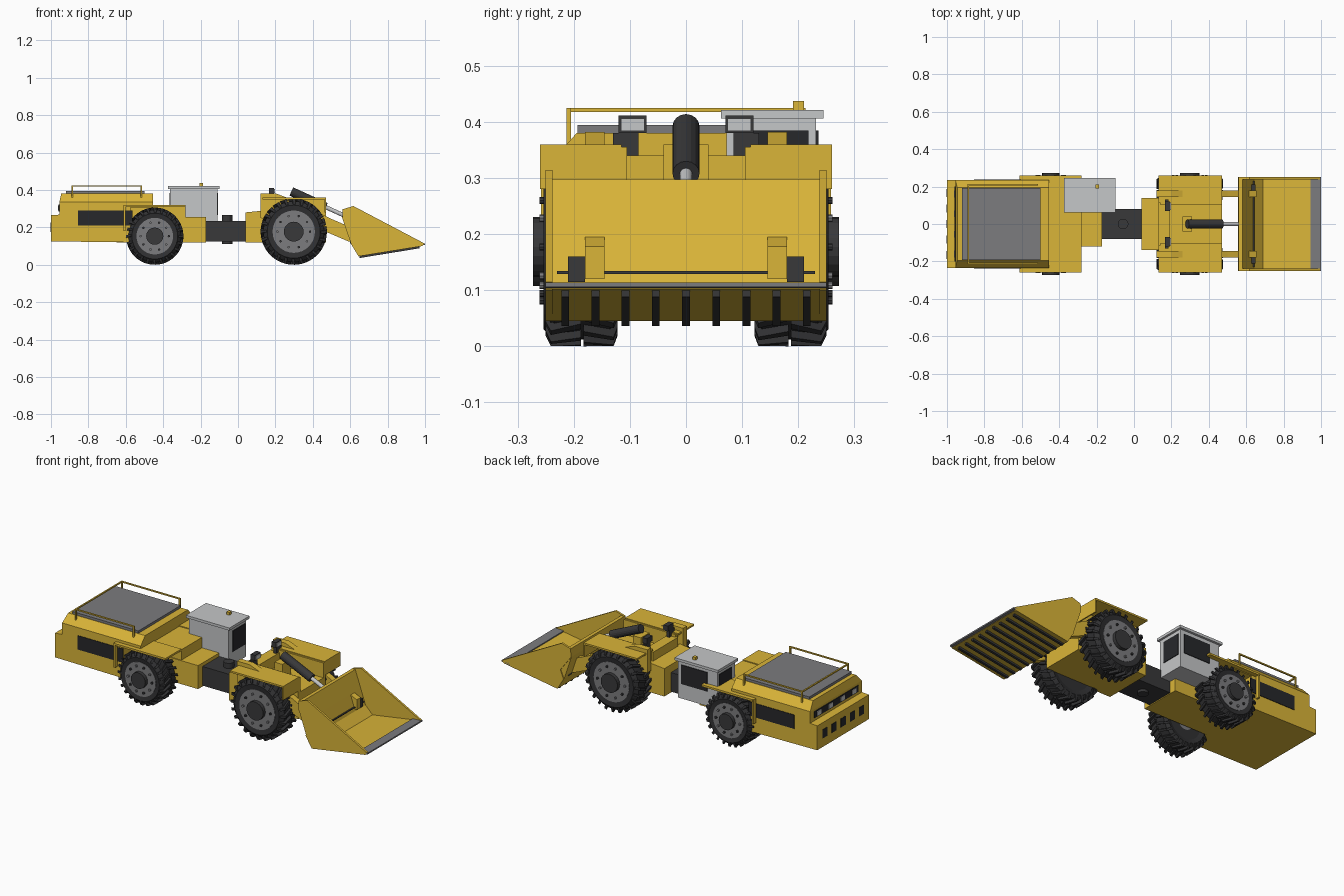
import bpy, bmesh, math
from mathutils import Vector

if "Cube" in bpy.data.objects:
    bpy.data.objects.remove(bpy.data.objects["Cube"])


def material(name, r, g, b):
    m = bpy.data.materials.new(name)
    m.diffuse_color = (r, g, b, 1)
    m.use_nodes = True
    m.node_tree.nodes["Principled BSDF"].inputs["Base Color"].default_value = m.diffuse_color
    return m


YELLOW = material("yellow paint", 0.70, 0.46, 0.04)
DARK = material("dark steel", 0.04, 0.04, 0.042)
TYRE = material("tyre rubber", 0.03, 0.03, 0.032)
GREY = material("mid grey", 0.20, 0.20, 0.21)
CAB = material("cab light grey", 0.56, 0.57, 0.58)
GLASS = material("dark glass", 0.02, 0.021, 0.024)


def finish(bm, name, mats):
    bmesh.ops.recalc_face_normals(bm, faces=bm.faces)
    me = bpy.data.meshes.new(name)
    bm.to_mesh(me)
    bm.free()
    for m in mats:
        me.materials.append(m)
    ob = bpy.data.objects.new(name, me)
    bpy.context.collection.objects.link(ob)
    return ob


def prism(name, mat, pts, y0, y1):
    """Extrude an x-z profile along y."""
    bm = bmesh.new()
    a = [bm.verts.new((x, y0, z)) for x, z in pts]
    b = [bm.verts.new((x, y1, z)) for x, z in pts]
    bm.faces.new(a)
    bm.faces.new(b)
    for i in range(len(pts)):
        j = (i + 1) % len(pts)
        bm.faces.new((a[i], a[j], b[j], b[i]))
    return finish(bm, name, [mat])


def box(name, mat, x0, x1, y0, y1, z0, z1):
    return prism(name, mat, [(x0, z0), (x1, z0), (x1, z1), (x0, z1)], y0, y1)


def add_cyl(bm, p, q, r, n=16, idx=0):
    p, q = Vector(p), Vector(q)
    rot = (q - p).to_track_quat('Z', 'Y').to_matrix()
    rings = [[bm.verts.new(c + rot @ Vector((r * math.cos(t), r * math.sin(t), 0)))
              for t in [2 * math.pi * i / n for i in range(n)]] for c in (p, q)]
    fs = [bm.faces.new(rings[0]), bm.faces.new(rings[1])]
    for i in range(n):
        j = (i + 1) % n
        fs.append(bm.faces.new((rings[0][i], rings[0][j], rings[1][j], rings[1][i])))
    for f in fs:
        f.material_index = idx


def cyl(name, mat, p, q, r, n=16):
    bm = bmesh.new()
    add_cyl(bm, p, q, r, n)
    return finish(bm, name, [mat])


def wheel(name, cx, R, s):
    """Lathed tyre with two rows of slanted lugs, grey rim, bolts and hub."""
    bm = bmesh.new()
    rim = R * 0.64
    prof = [(0.13, 0.3 * R), (0.13, rim), (0.122, 0.80 * R), (0.135, 0.92 * R), (0.235, 0.92 * R),
            (0.254, 0.80 * R), (0.25, rim), (0.243, rim * 0.96), (0.243, 0.3 * R)]
    n = 32

    def at(y, r, t):
        return (cx + r * math.cos(t), s * y, R + r * math.sin(t))
    rings = [[bm.verts.new(at(y, r, 2 * math.pi * k / n)) for k in range(n)] for y, r in prof]
    for i in range(len(prof) - 1):
        for k in range(n):
            j = (k + 1) % n
            bm.faces.new((rings[i][k], rings[i][j], rings[i + 1][j], rings[i + 1][k]))
    # tread lugs
    count, w = 24, 0.085
    for row, (ya, yb, yc) in enumerate(((0.187, 0.241, 0.25), (0.183, 0.129, 0.122))):
        for k in range(count):
            t = 2 * math.pi * (k + 0.5 * row) / count
            path = [(ya, R, t + 0.12, 0.9 * R), (yb, R, t, 0.9 * R), (yc, 0.88 * R, t - 0.02, 0.79 * R)]
            secs = [[bm.verts.new(at(y, ro, a - w / 2)), bm.verts.new(at(y, ro, a + w / 2)),
                     bm.verts.new(at(y, ri, a + w / 2)), bm.verts.new(at(y, ri, a - w / 2))]
                    for y, ro, a, ri in path]
            bm.faces.new(secs[0])
            bm.faces.new(secs[-1])
            for a, b in zip(secs, secs[1:]):
                for i in range(4):
                    j = (i + 1) % 4
                    bm.faces.new((a[i], a[j], b[j], b[i]))
    # rim, hub and bolts
    add_cyl(bm, (cx, s * 0.135, R), (cx, s * 0.252, R), rim, 32, 1)
    add_cyl(bm, (cx, s * 0.24, R), (cx, s * 0.273, R), R * 0.3, 20, 2)
    for k in range(10):
        x, _, z = at(0, rim * 0.77, 2 * math.pi * k / 10)
        add_cyl(bm, (x, s * 0.25, z), (x, s * 0.261, z), 0.0065, 8, 1 if k % 2 else 2)
    finish(bm, name, [TYRE, GREY, DARK])


for s, side in ((-1, "near"), (1, "far")):
    wheel("rear_wheel_" + side, -0.445, 0.153, s)
    wheel("front_wheel_" + side, 0.298, 0.177, s)

    # fenders
    y0, y1 = sorted((s * 0.115, s * 0.26))
    prism("front_fender_" + side, YELLOW, [(0.13, 0.36), (0.47, 0.36), (0.47, 0.28), (0.463, 0.28),
          (0.463, 0.35), (0.13, 0.35)], y0, y1)
    box("frame_wall_" + side, YELLOW, 0.14, 0.47, s * 0.105, s * 0.125, 0.12, 0.355)
    box("rear_fender_" + side, YELLOW, -0.607, -0.28, y0, y1, 0.309, 0.32)
    box("fender_post_" + side, YELLOW, -0.611, -0.601, s * 0.238, s * 0.258, 0.18, 0.32)

    # lift arm and bucket pin
    ya, yb = s * 0.145, s * 0.18
    prism("lift_arm_" + side, YELLOW, [(0.12, 0.25), (0.12, 0.382), (0.20, 0.382), (0.30, 0.345),
          (0.50, 0.245), (0.655, 0.178), (0.655, 0.12), (0.59, 0.125), (0.45, 0.185)], ya, yb)
    box("bucket_pin_" + side, DARK, 0.60, 0.65, yb, s * 0.21, 0.115, 0.16)

    # work light on the front frame
    box("work_light_" + side, DARK, 0.165, 0.193, s * 0.07, s * 0.12, 0.38, 0.411)
    box("light_lens_" + side, CAB, 0.193, 0.197, s * 0.074, s * 0.116, 0.384, 0.406)
    box("light_stand_" + side, DARK, 0.165, 0.185, s * 0.085, s * 0.13, 0.34, 0.38)

    # side vent and hood rail
    box("side_vent_" + side, GLASS, -0.855, -0.565, s * 0.233, s * 0.238, 0.21, 0.29)
    box("side_rail_" + side, YELLOW, -0.89, -0.513, s * 0.205, s * 0.213, 0.418, 0.425)
    for x in (-0.89, -0.521):
        box("rail_post_" + side, YELLOW, x, x + 0.008, s * 0.205, s * 0.213, 0.36, 0.422)

    # bucket cheek
    prism("bucket_cheek_" + side, YELLOW, [(0.56, 0.297), (0.617, 0.314), (0.995, 0.115), (0.985, 0.1),
          (0.644, 0.045), (0.605, 0.11), (0.625, 0.16), (0.557, 0.25)], s * 0.238, s * 0.25)

# bucket shell, lip and wear ribs
prism("bucket_shell", YELLOW, [(0.56, 0.297), (0.557, 0.25), (0.605, 0.11), (0.644, 0.045), (0.985, 0.102),
      (0.985, 0.112), (0.69, 0.065), (0.645, 0.11), (0.615, 0.197), (0.58, 0.297)], -0.245, 0.245)
prism("bucket_lip", GREY, [(0.945, 0.097), (1.0, 0.106), (1.0, 0.114), (0.945, 0.112)], -0.25, 0.25)
box("bucket_seam", DARK, 0.632, 0.645, -0.23, 0.23, 0.129, 0.134)
for i in range(9):
    y = (i - 4) * 0.0538
    prism("wear_rib", DARK, [(0.65, 0.036), (0.97, 0.088), (0.97, 0.102), (0.65, 0.049)], y - 0.007, y + 0.007)

# tilt cylinder
cyl("tilt_cylinder", DARK, (0.285, 0, 0.392), (0.47, 0, 0.308), 0.024)
cyl("tilt_rod", CAB, (0.46, 0, 0.312), (0.575, 0, 0.26), 0.011)
box("tilt_bracket", YELLOW, 0.26, 0.31, -0.04, 0.04, 0.25, 0.36)

# front frame
box("front_frame", YELLOW, 0.04, 0.47, -0.115, 0.115, 0.12, 0.27)
prism("front_frame_rear", YELLOW, [(0.04, 0.12), (0.14, 0.12), (0.14, 0.29), (0.04, 0.28)], -0.14, 0.14)
box("front_crossbeam", YELLOW, 0.13, 0.19, -0.115, 0.115, 0.25, 0.34)

# centre joint
box("joint_block", DARK, -0.175, 0.045, -0.08, 0.08, 0.125, 0.235)
cyl("joint_pin", DARK, (-0.058, 0, 0.11), (-0.058, 0, 0.265), 0.028, 20)

# rear frame and engine body
box("rear_frame", YELLOW, -0.65, -0.17, -0.12, 0.12, 0.12, 0.255)
box("rear_frame_top", YELLOW, -0.65, -0.28, -0.115, 0.115, 0.25, 0.315)
prism("engine_body", YELLOW, [(-1, 0.125), (-1, 0.265), (-0.955, 0.268), (-0.955, 0.335), (-0.455, 0.335),
      (-0.455, 0.305), (-0.575, 0.305), (-0.575, 0.12)], -0.235, 0.235)
hood = box("engine_hood", YELLOW, -0.955, -0.455, -0.235, 0.235, 0.335, 0.38)
for v in hood.data.vertices:
    if v.co.z > 0.36:
        v.co.y *= 0.195 / 0.235
        v.co.x = max(v.co.x, -0.945)
box("hood_deck", GREY, -0.92, -0.5, -0.193, 0.193, 0.378, 0.394)
box("rear_rail", YELLOW, -0.89, -0.882, -0.213, 0.213, 0.418, 0.425)

# rear grille and lamps
for i in range(5):
    y = (i - 2) * 0.083
    box("rear_grille", GLASS, -1.002, -0.99, y - 0.022, y + 0.022, 0.175, 0.225)
box("rear_lamp_strip", GLASS, -0.959, -0.95, -0.2, 0.2, 0.285, 0.322)
for y in (-0.16, -0.055, 0.055, 0.16):
    box("rear_lamp", CAB, -0.962, -0.955, y - 0.018, y + 0.018, 0.291, 0.316)

# cab
box("cab", CAB, -0.363, -0.11, 0.072, 0.232, 0.19, 0.408)
box("cab_roof", CAB, -0.375, -0.098, 0.062, 0.245, 0.406, 0.421)
box("cab_front_window", GLASS, -0.112, -0.106, 0.105, 0.218, 0.265, 0.385)
box("cab_rear_window", GLASS, -0.367, -0.36, 0.105, 0.218, 0.3, 0.385)
box("cab_side_window", GLASS, -0.3, -0.135, 0.23, 0.236, 0.275, 0.385)
box("beacon", YELLOW, -0.207, -0.188, 0.191, 0.21, 0.42, 0.437)
